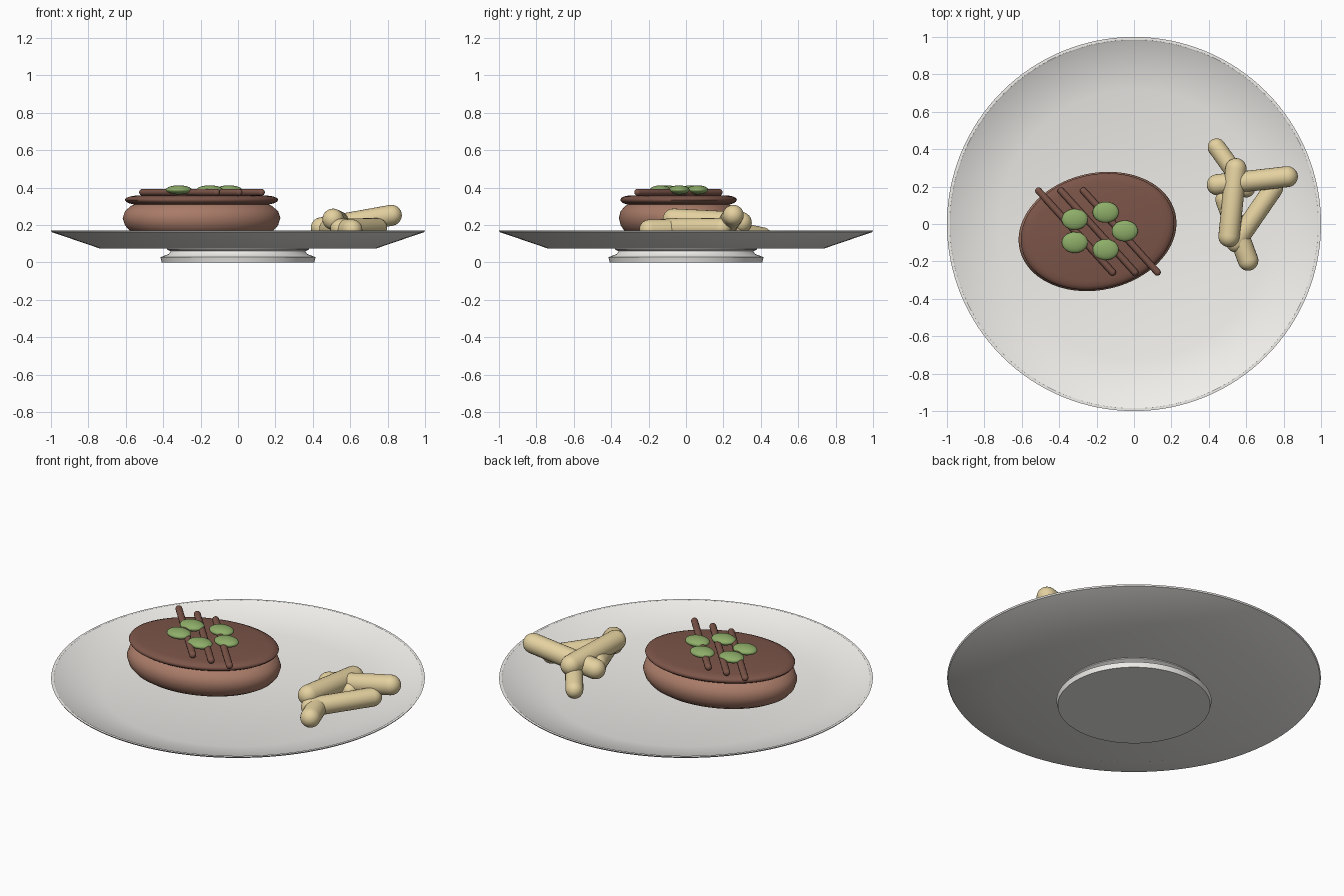
import bpy, math
from mathutils import Vector

if "Cube" in bpy.data.objects:
    bpy.data.objects.remove(bpy.data.objects["Cube"])


def material(name, rgb):
    m = bpy.data.materials.new(name)
    m.diffuse_color = (*rgb, 1)
    m.use_nodes = True
    m.node_tree.nodes["Principled BSDF"].inputs["Base Color"].default_value = m.diffuse_color
    return m


MEAT = material("meat", (0.40, 0.20, 0.14))
CRUST = material("seared_crust", (0.20, 0.09, 0.065))
POTATO = material("potato", (0.78, 0.64, 0.35))
GREEN = material("green", (0.27, 0.42, 0.14))
CHINA = material("china", (0.88, 0.87, 0.84))


def finish(ob, name, mat=None, angle=35):
    ob.name = name
    if mat:
        ob.data.materials.append(mat)
    bpy.ops.object.select_all(action='DESELECT')
    ob.select_set(True)
    bpy.context.view_layer.objects.active = ob
    bpy.ops.object.shade_smooth_by_angle(angle=math.radians(angle))
    return ob


def lathe(name, profile, segs=96, mat=None, scale=(1, 1), loc=(0, 0), rot=0, angle=35):
    """Revolve (radius, z) points from bottom axis to top axis."""
    verts, faces, rings = [], [], []
    for r, z in profile:
        n = 1 if r == 0 else segs
        rings.append(range(len(verts), len(verts) + n))
        for i in range(n):
            a = math.tau * i / segs
            verts.append((r * math.cos(a) * scale[0], r * math.sin(a) * scale[1], z))
    for lo, hi in zip(rings, rings[1:]):
        for i in range(segs):
            j = (i + 1) % segs
            if len(lo) == 1:
                faces.append((lo[0], hi[j], hi[i]))
            elif len(hi) == 1:
                faces.append((lo[i], lo[j], hi[0]))
            else:
                faces.append((lo[i], lo[j], hi[j], hi[i]))
    me = bpy.data.meshes.new(name)
    me.from_pydata(verts, [], faces)
    ob = bpy.data.objects.new(name, me)
    bpy.context.collection.objects.link(ob)
    ob.location = (*loc, 0)
    ob.rotation_euler.z = rot
    return finish(ob, name, mat, angle)


def capsule(name, a, b, r, mat):
    """Round-ended bar whose end centres are a and b."""
    a, b = Vector(a), Vector(b)
    length, n = (b - a).length, 6
    arc = [(r * math.cos(t), r * math.sin(t))
           for t in (math.pi / 2 * i / n for i in range(n))] + [(0, r)]
    prof = [(c, -s) for c, s in reversed(arc)] + [(c, length + s) for c, s in arc]
    ob = lathe(name, prof, 24, mat)
    ob.location = a
    ob.rotation_euler = (b - a).to_track_quat('Z', 'Y').to_euler()
    return ob


# plate and its foot
lathe("plate", [(0, 0.075), (0.74, 0.075), (0.995, 0.162), (1.0, 0.17), (0.985, 0.17),
                (0.978, 0.165), (0.72, 0.101), (0, 0.095)], 128, CHINA)
lathe("plate_foot", [(0, 0), (0.408, 0), (0.415, 0.028), (0.37, 0.045),
                     (0.36, 0.06), (0.38, 0.07), (0.38, 0.08), (0, 0.08)],
      96, CHINA, angle=60)

# steak body with seared top
CENTRE, TURN = (-0.195, -0.04), math.radians(13)
lathe("steak", [(0, 0.135), (0.70, 0.138), (0.82, 0.15), (0.91, 0.17), (0.97, 0.198),
                (1.0, 0.237), (0.97, 0.275), (0.89, 0.303), (0.80, 0.318), (0, 0.325)],
      96, MEAT, (0.427, 0.312), CENTRE, TURN, 50)
lathe("seared_top", [(0, 0.303), (0.84, 0.305), (0.95, 0.317), (0.985, 0.325), (1.0, 0.335),
                     (0.985, 0.345), (0.93, 0.353), (0.85, 0.358), (0, 0.36)],
      96, CRUST, (0.415, 0.305), CENTRE, TURN, 60)

# grill bars across the steak
for i in range(3):
    x = -0.51 + 0.12 * i
    capsule(f"grill_mark_{i + 1}", (x, 0.177, 0.375), (x + 0.395, -0.258, 0.375), 0.0185, CRUST)

# ring of green garnish
for i in range(5):
    t = math.tau * i / 5
    bpy.ops.mesh.primitive_uv_sphere_add(
        segments=32, ring_count=16, radius=1,
        location=(-0.197 + 0.148 * math.cos(t), -0.037 + 0.105 * math.sin(t), 0.388))
    ob = bpy.context.object
    ob.scale = (0.07, 0.056, 0.024)
    finish(ob, f"garnish_{i + 1}", GREEN, 60)

# pile of fries
fries = [
    ((0.445, 0.21, 0.185), (0.82, 0.253, 0.252), 0.056),
    ((0.508, -0.067, 0.231), (0.545, 0.295, 0.213), 0.057),
    ((0.442, 0.41, 0.140), (0.60, 0.19, 0.185), 0.048),
    ((0.745, 0.19, 0.185), (0.545, -0.10, 0.183), 0.052),
    ((0.61, -0.195, 0.175), (0.49, 0.13, 0.18), 0.055),
]
for i, (a, b, r) in enumerate(fries):
    capsule(f"fry_{i + 1}", a, b, r, POTATO)
